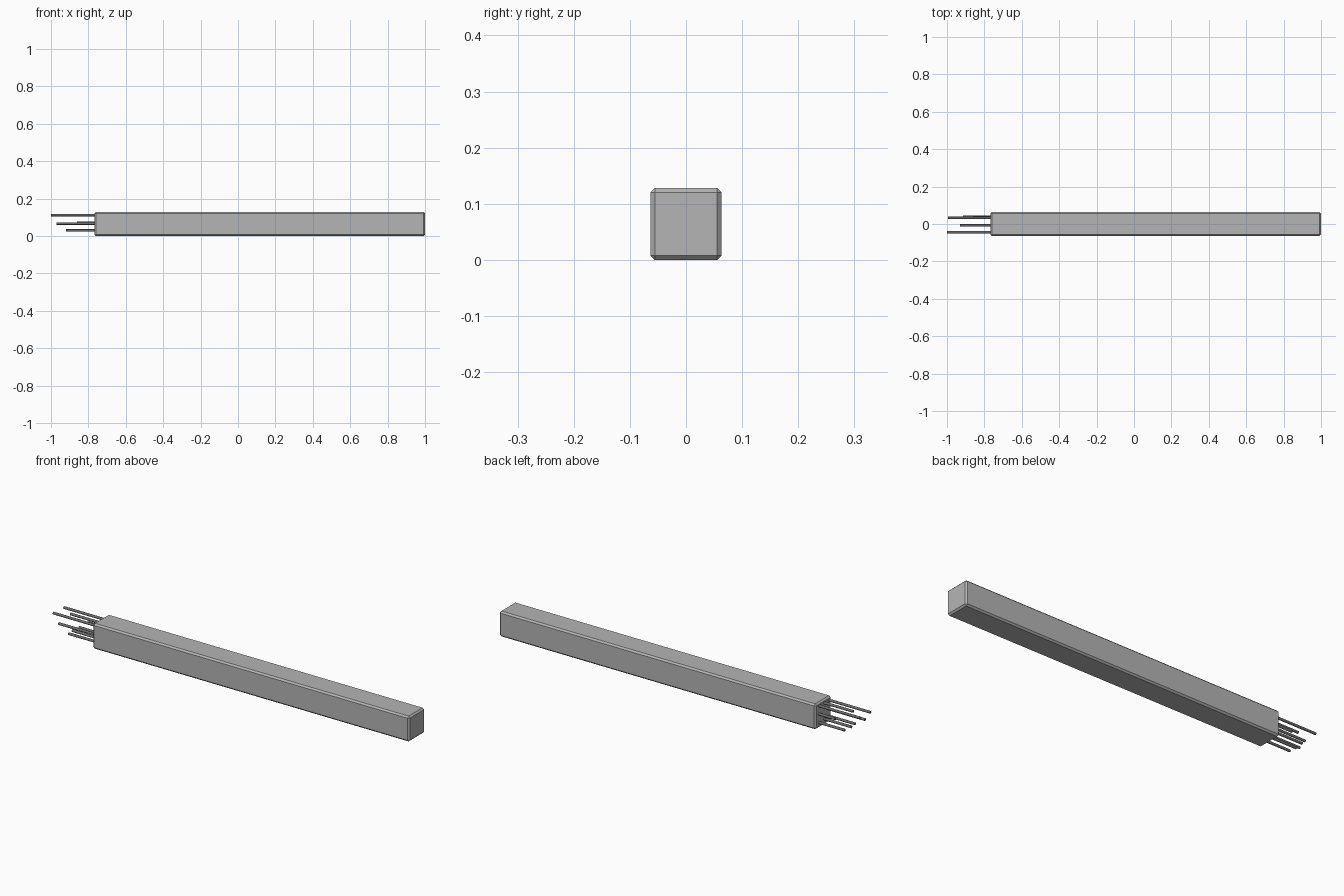
import bpy
import bmesh
from math import pi
from mathutils import Matrix, Vector

if "Cube" in bpy.data.objects:
    bpy.data.objects.remove(bpy.data.objects["Cube"])


def material(name, value):
    mat = bpy.data.materials.new(name)
    mat.diffuse_color = (value, value, value, 1)
    mat.use_nodes = True
    mat.node_tree.nodes["Principled BSDF"].inputs["Base Color"].default_value = mat.diffuse_color
    return mat


CONCRETE = material("concrete_grey", 0.46)
STEEL = material("dark_steel", 0.16)


def new_object(name, bm, mat):
    mesh = bpy.data.meshes.new(name)
    bm.to_mesh(mesh)
    bm.free()
    mesh.materials.append(mat)
    obj = bpy.data.objects.new(name, mesh)
    bpy.context.collection.objects.link(obj)
    return obj


# Concrete beam with chamfered edges
X0, X1, WIDTH, HEIGHT = -0.768, 1.0, 0.127, 0.128
bm = bmesh.new()
bmesh.ops.create_cube(bm, size=1)
bmesh.ops.scale(bm, vec=Vector((X1 - X0, WIDTH, HEIGHT)), verts=bm.verts)
bmesh.ops.translate(bm, vec=Vector(((X0 + X1) / 2, 0, HEIGHT / 2)), verts=bm.verts)
bmesh.ops.bevel(bm, geom=bm.edges[:], offset=0.008, segments=1, affect='EDGES')
new_object("concrete_beam", bm, CONCRETE)


# Reinforcing bars sticking out of the left end
def bar(name, tip, y, z, radius=0.0065, embed=0.02):
    length = X0 + embed - tip
    bm = bmesh.new()
    bmesh.ops.create_cone(bm, cap_ends=True, segments=10, radius1=radius,
                          radius2=radius, depth=length)
    bmesh.ops.rotate(bm, matrix=Matrix.Rotation(pi / 2, 3, 'Y'), verts=bm.verts)
    bmesh.ops.translate(bm, vec=Vector((tip + length / 2, y, z)), verts=bm.verts)
    obj = new_object(name, bm, STEEL)
    for p in obj.data.polygons:
        p.use_smooth = len(p.vertices) == 4


FRONT, MID, BACK = -0.044, -0.007, 0.036
bars = {
    "top_front_bar": (-1.0, FRONT, 0.111),
    "top_middle_bar": (-0.93, MID, 0.111),
    "top_back_bar": (-0.995, BACK - 0.003, 0.111),
    "side_front_bar": (-0.97, FRONT, 0.066),
    "side_back_bar": (-0.86, BACK, 0.071),
    "bottom_front_bar": (-0.915, FRONT, 0.030),
    "bottom_middle_bar": (-0.92, MID, 0.030),
    "bottom_back_bar": (-0.915, BACK + 0.003, 0.030),
}
for name, (tip, y, z) in bars.items():
    bar(name, tip, y, z)
